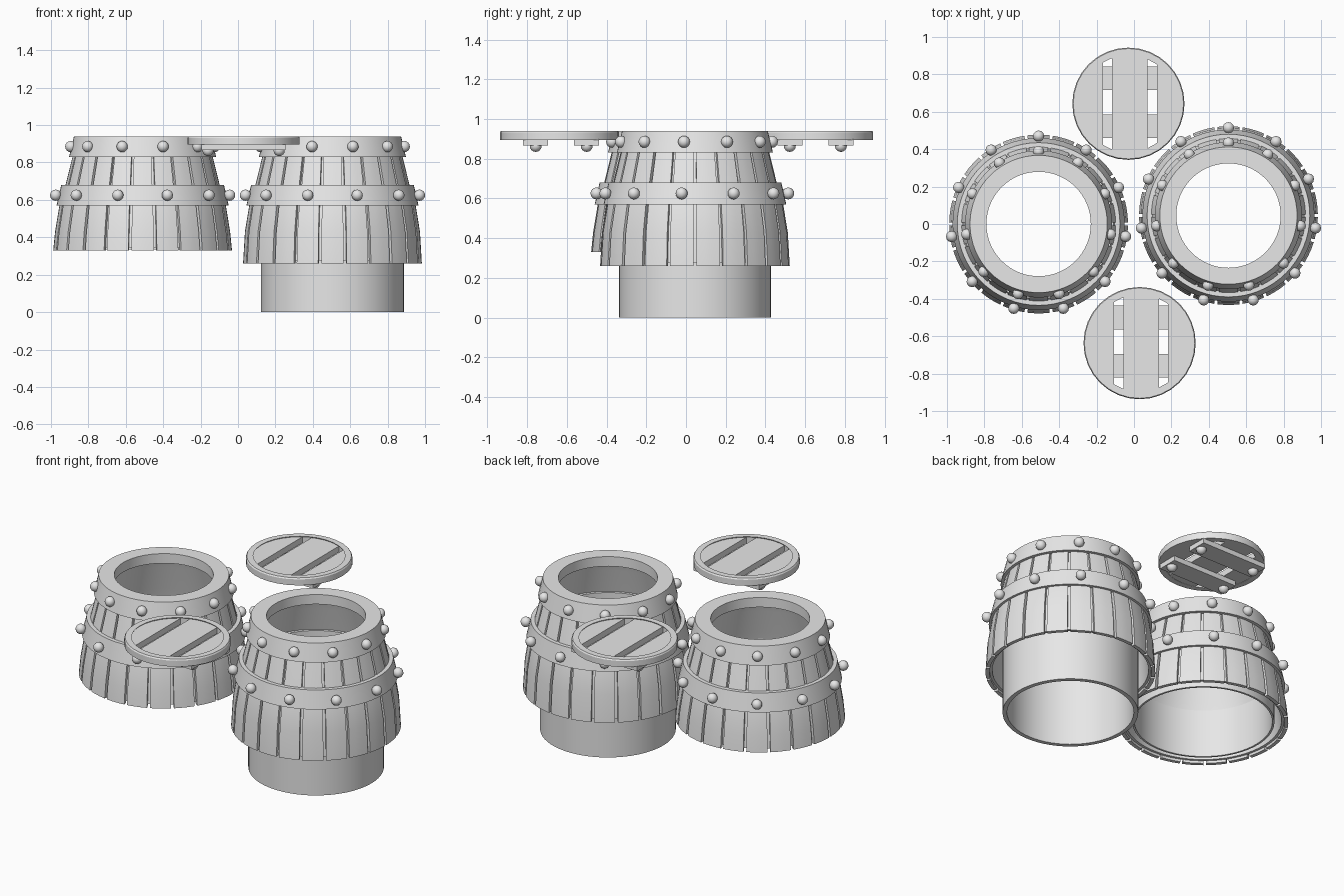
import bpy, bmesh, math
from mathutils import Matrix, Vector

cube = bpy.data.objects.get("Cube")
if cube:
    bpy.data.objects.remove(cube, do_unlink=True)

GREY = (0.8, 0.8, 0.8, 1)
mat = bpy.data.materials.new("plain_grey")
mat.use_nodes = True
mat.diffuse_color = GREY
mat.node_tree.nodes["Principled BSDF"].inputs["Base Color"].default_value = GREY

TAU = math.tau
STAVES = 22
RIVETS = 11
TOP = 0.94


def finish(bm, name, location, smooth=True):
    """Turn a bmesh into a named object with the shared material."""
    bmesh.ops.recalc_face_normals(bm, faces=bm.faces)
    mesh = bpy.data.meshes.new(name)
    bm.to_mesh(mesh)
    bm.free()
    mesh.materials.append(mat)
    obj = bpy.data.objects.new(name, mesh)
    obj.location = location
    bpy.context.scene.collection.objects.link(obj)
    if smooth:
        bpy.ops.object.select_all(action='DESELECT')
        obj.select_set(True)
        bpy.context.view_layer.objects.active = obj
        bpy.ops.object.shade_smooth_by_angle(angle=math.radians(30))
    return obj


def sweep(bm, profile, start=0.0, end=TAU, steps=64):
    """Sweep a closed (radius, z) profile around z, capping partial sweeps."""
    full = end - start > TAU - 0.001
    rings = []
    for i in range(steps if full else steps + 1):
        a = start + (end - start) * i / steps
        rings.append([bm.verts.new((r * math.cos(a), r * math.sin(a), z))
                      for r, z in profile])
    n = len(profile)
    for i in range(steps):
        a, b = rings[i], rings[(i + 1) % len(rings)]
        for j in range(n):
            k = (j + 1) % n
            bm.faces.new((a[j], b[j], b[k], a[k]))
    if not full:
        bm.faces.new(rings[0])
        bm.faces.new(rings[-1])


def thick(outline, depth):
    """Close an outer (radius, z) line into a wall of the given depth."""
    return outline + [(r - depth, z) for r, z in reversed(outline)]


def ball(bm, position, radius):
    bmesh.ops.create_uvsphere(bm, u_segments=12, v_segments=8, radius=radius,
                              matrix=Matrix.Translation(position))


def make_barrel(side, location, bottom, tube_bottom, tube_radius, tube_wall):
    # Bulging line shared by the staves and the shell behind them
    line = [(0.478, bottom), (0.468, 0.43), (0.445, 0.57),
            (0.412, 0.68), (0.375, 0.83), (0.362, 0.87)]

    bm = bmesh.new()
    step = TAU / STAVES
    for i in range(STAVES):
        middle = math.pi / 2 + i * step
        sweep(bm, thick(line, 0.022), middle - step * 0.44,
              middle + step * 0.44, 3)
    finish(bm, side + "_staves", location)

    bm = bmesh.new()
    shell = [(r - 0.02, max(z, bottom + 0.015)) for r, z in line]
    sweep(bm, thick(shell, 0.018))
    finish(bm, side + "_inner_shell", location)

    bm = bmesh.new()
    sweep(bm, thick([(tube_radius, tube_bottom), (tube_radius, 0.68)], tube_wall))
    finish(bm, side + "_inner_tube", location)

    bm = bmesh.new()
    sweep(bm, thick([(0.460, 0.57), (0.435, 0.68)], 0.03))
    finish(bm, side + "_middle_band", location)

    # Top band turns inward into a flat rim around the opening
    bm = bmesh.new()
    sweep(bm, [(0.393, 0.83), (0.367, TOP), (0.279, TOP),
               (0.279, 0.88), (0.345, 0.88), (0.365, 0.83)])
    finish(bm, side + "_top_rim", location)

    bm = bmesh.new()
    for radius, z in ((0.47, 0.625), (0.388, 0.885)):
        for i in range(RIVETS):
            a = math.pi / 2 + i * TAU / RIVETS
            ball(bm, (radius * math.cos(a), radius * math.sin(a), z), 0.03)
    finish(bm, side + "_rivets", location)


def make_lid(side, location):
    # Outer hoop
    bm = bmesh.new()
    sweep(bm, thick([(0.30, 0.895), (0.30, 0.932), (0.295, TOP)], 0.036), steps=32)
    finish(bm, side + "_lid_hoop", location)

    # Three boards cut to the round outline, with open slots between
    bm = bmesh.new()
    reach = 0.272
    for x0, x1 in ((-reach, -0.136), (-0.087, 0.103), (0.152, reach)):
        xs = [x0 + (x1 - x0) * i / 8 for i in range(9)]
        half = [(x, math.sqrt(max(reach ** 2 - x * x, 0.0001))) for x in xs]
        outline = half + [(x, -y) for x, y in reversed(half)]
        face = bm.faces.new([bm.verts.new((x, y, 0.896)) for x, y in outline])
        top = bmesh.ops.extrude_face_region(bm, geom=[face])["geom"]
        bmesh.ops.translate(bm, vec=Vector((0, 0, 0.038)),
                            verts=[v for v in top if isinstance(v, bmesh.types.BMVert)])
    finish(bm, side + "_lid_boards", location, False)

    # Two cross battens underneath, each held by two rivets
    bm = bmesh.new()
    rivets = bmesh.new()
    for y in (-0.12, 0.137):
        bmesh.ops.create_cube(bm, size=1, matrix=Matrix.Translation((0, y, 0.882))
                              @ Matrix.Diagonal((0.45, 0.126, 0.032, 1)))
        for x in (-0.19, 0.19):
            ball(rivets, (x, y, 0.864), 0.03)
    finish(bm, side + "_lid_battens", location, False)
    finish(rivets, side + "_lid_rivets", location)


make_barrel("left", (0.505, 0.045, 0), 0.26, 0.0, 0.382, 0.025)
make_barrel("right", (-0.51, 0.0, 0), 0.33, 0.335, 0.40, 0.012)
make_lid("back", (-0.03, 0.643, 0))
make_lid("front", (0.03, -0.637, 0))
